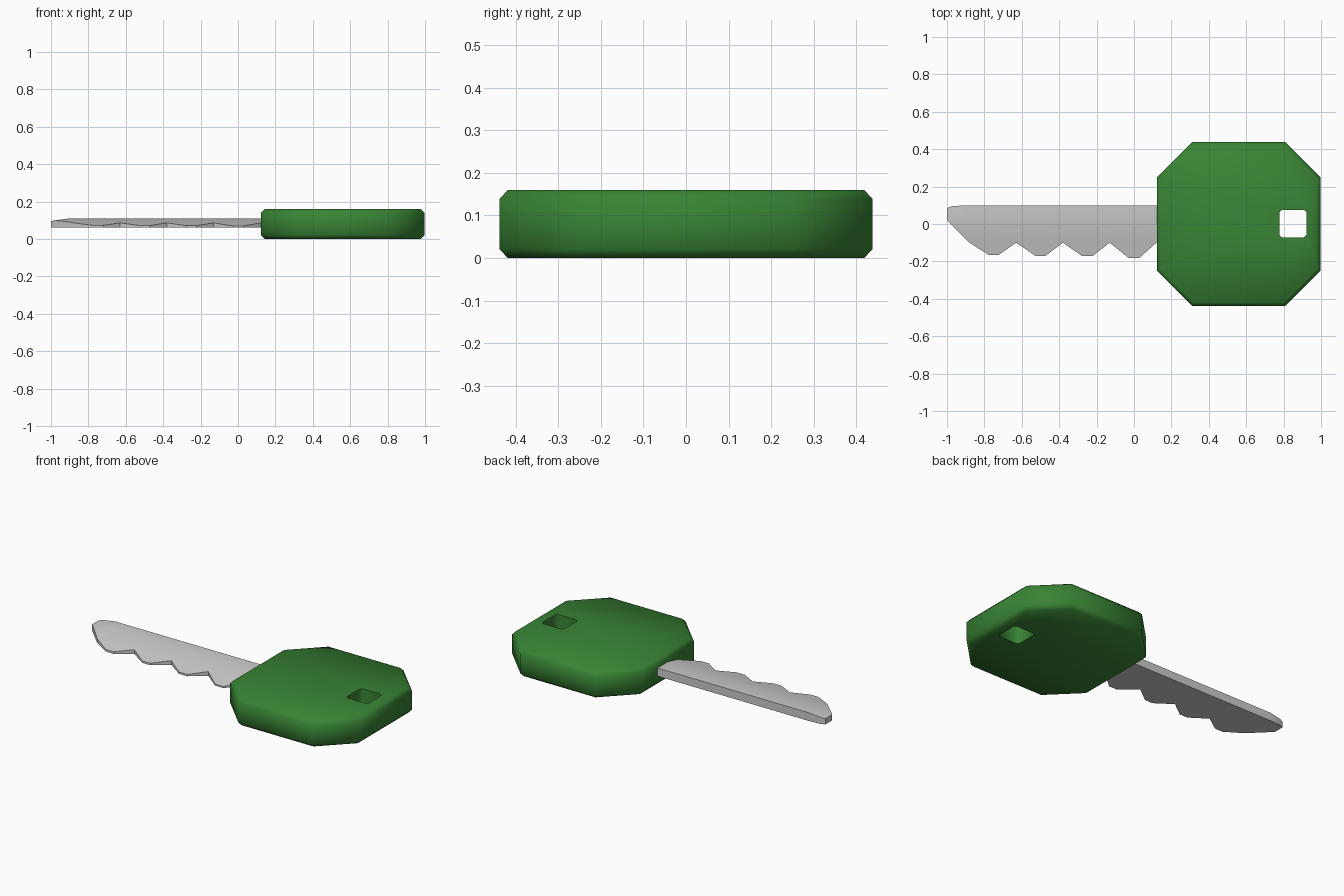
import bpy, bmesh

if "Cube" in bpy.data.objects:
    bpy.data.objects.remove(bpy.data.objects["Cube"])


def loft(name, rings, cyclic=False, angle=0.6):
    """Join equal-length rings of points with quads."""
    bm = bmesh.new()
    vs = [[bm.verts.new(p) for p in r] for r in rings]
    n = len(rings[0])
    pairs = list(zip(vs, vs[1:])) + ([(vs[-1], vs[0])] if cyclic else [])
    for a, b in pairs:
        for i in range(n):
            j = (i + 1) % n
            bm.faces.new((a[i], a[j], b[j], b[i]))
    if not cyclic:
        bm.faces.new(vs[0])
        bm.faces.new(vs[-1])
    bmesh.ops.remove_doubles(bm, verts=bm.verts, dist=0.0005)
    bmesh.ops.recalc_face_normals(bm, faces=bm.faces)
    me = bpy.data.meshes.new(name)
    bm.to_mesh(me)
    bm.free()
    ob = bpy.data.objects.new(name, me)
    bpy.context.collection.objects.link(ob)
    bpy.ops.object.select_all(action='DESELECT')
    ob.select_set(True)
    bpy.context.view_layer.objects.active = ob
    bpy.ops.object.shade_smooth_by_angle(angle=angle)
    return ob


def octagon(cx, cy, half, flat, z):
    """Square of given half size with its corners cut back to 'flat'."""
    h, f = half, flat
    pts = [(h, f), (f, h), (-f, h), (-h, f), (-h, -f), (-f, -h), (f, -h), (h, -f)]
    return [(cx + x, cy + y, z) for x, y in pts]


# Head: chamfered octagonal grip with a square hole through it
head = loft("key_head", [
    octagon(0.56, 0, 0.418, 0.242, 0),
    octagon(0.56, 0, 0.438, 0.25, 0.021),
    octagon(0.56, 0, 0.438, 0.25, 0.139),
    octagon(0.56, 0, 0.418, 0.242, 0.16),
    octagon(0.85, 0.002, 0.073, 0.06, 0.16),
    octagon(0.85, 0.002, 0.073, 0.06, 0),
], cyclic=True, angle=0.9)
green = bpy.data.materials.new("green_plastic")
green.diffuse_color = (0.04, 0.23, 0.035, 1)
green.use_nodes = True
green.node_tree.nodes["Principled BSDF"].inputs["Base Color"].default_value = green.diffuse_color
head.data.materials.append(green)

# Blade: stations of (x, back edge, toothed edge, height)
stations = [(-1.0, 0.085, 0.02, 0.095), (-0.975, 0.095, -0.005, 0.1),
            (-0.9, 0.1, -0.08, 0.11), (-0.88, 0.1, -0.1, 0.11)]
for peak, depth in ((-0.75, -0.165), (-0.5, -0.17), (-0.25, -0.172), (0.0, -0.183)):
    stations += [(peak - 0.027, 0.1, depth, 0.11), (peak + 0.027, 0.1, depth, 0.11),
                 (peak + 0.12, 0.1, -0.1, 0.11)]
stations.append((0.18, 0.1, -0.1, 0.11))


def top_z(y, h):
    if y > -0.1:
        return h + min(y, 0) * 0.24
    return h - 0.024 + (y + 0.1) * 0.2


def section(x, back, tooth, h):
    ys = [back, max(0, tooth), max(-0.1, tooth), tooth]
    return [(x, y, top_z(y, h)) for y in ys] + [(x, tooth, 0.06), (x, back, 0.06)]


loft("key_blade", [section(*s) for s in stations], angle=0.5)
